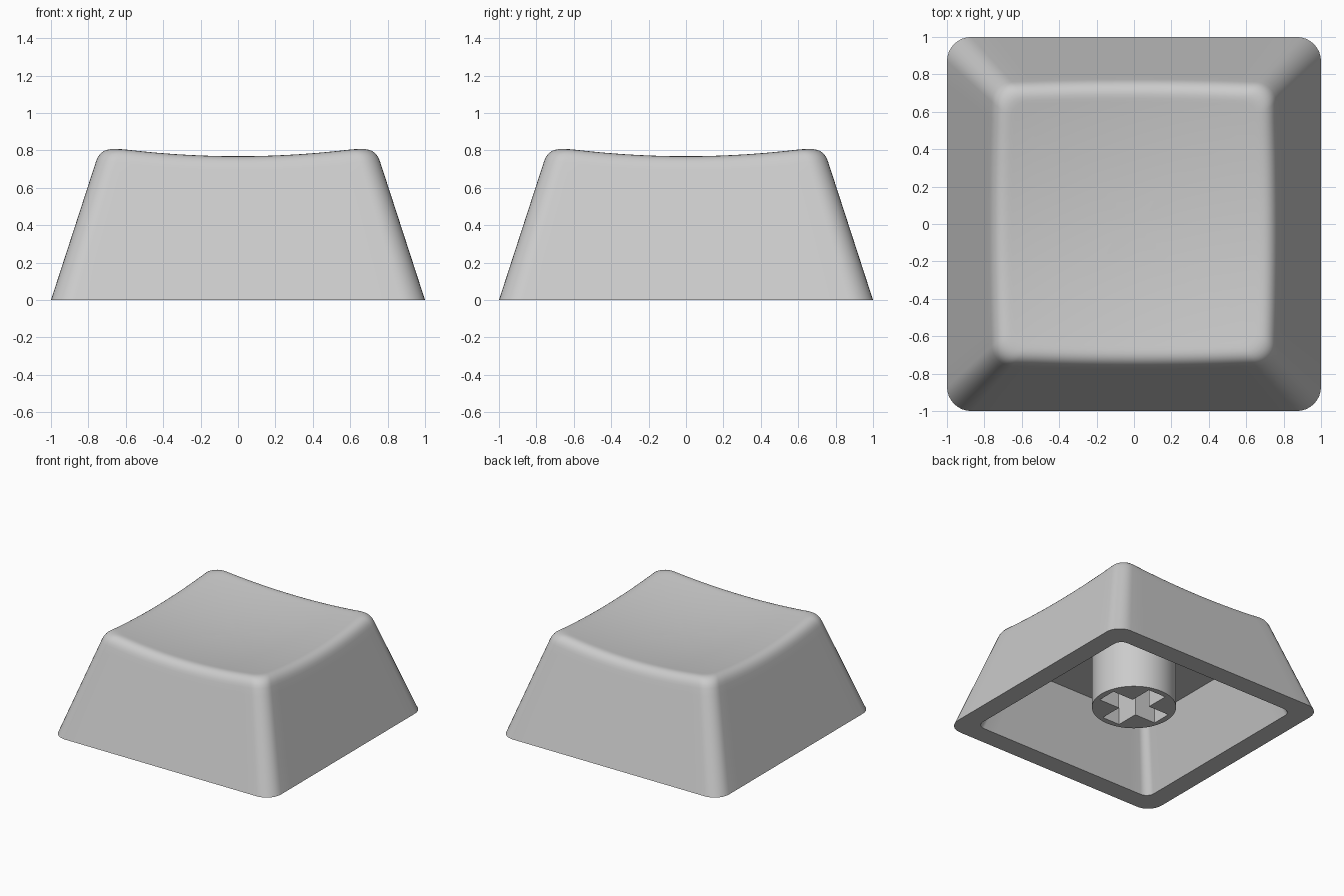
import bpy, bmesh, math

if "Cube" in bpy.data.objects:
    bpy.data.objects.remove(bpy.data.objects["Cube"])

SLOPE = 0.325          # inward lean of the walls per unit of height
CEILING = 0.53
STEM_BOTTOM = 0.10

grey = bpy.data.materials.new("light grey plastic")
grey.diffuse_color = (0.6, 0.6, 0.6, 1)
grey.use_nodes = True
grey.node_tree.nodes["Principled BSDF"].inputs["Base Color"].default_value = grey.diffuse_color


def finish(ob):
    """Colour the part and smooth it while keeping hard edges."""
    if not ob.data.materials:
        ob.data.materials.append(grey)
    bpy.ops.object.select_all(action='DESELECT')
    ob.select_set(True)
    bpy.context.view_layer.objects.active = ob
    bpy.ops.object.shade_smooth_by_angle(angle=math.radians(35))


# Rounded square outline: corner position plus unit arc direction per point
outline = []
ARC, SIDE = 8, 14
for q in range(4):
    a0 = q * math.pi / 2
    corner = lambda k: (math.sqrt(2) * math.cos(k * math.pi / 2 + math.pi / 4),
                        math.sqrt(2) * math.sin(k * math.pi / 2 + math.pi / 4))
    c, n = corner(q), corner(q + 1)
    for i in range(ARC + 1):
        a = a0 + i / ARC * math.pi / 2
        outline.append((c[0], c[1], math.cos(a), math.sin(a)))
    a = a0 + math.pi / 2
    for i in range(1, SIDE):
        t = i / SIDE
        outline.append((c[0] + (n[0] - c[0]) * t, c[1] + (n[1] - c[1]) * t,
                        math.cos(a), math.sin(a)))


def point(o, half, r, z=0.0):
    return (o[0] * (half - r) + o[2] * r, o[1] * (half - r) + o[3] * r, z)


def dish(x, y):
    return 0.72 + 0.105 * (x * x + y * y)


def wall(o, z):
    return point(o, 1 - SLOPE * z, 0.13 - 0.03 * z, z)


def top_edge(o):
    """Height where the leaning wall meets the dished top."""
    z = 0.77
    for _ in range(12):
        x, y, _z = wall(o, z)
        z = dish(x, y)
    return z


def bezier(a, b, c, t):
    return tuple((1 - t) ** 2 * p + 2 * t * (1 - t) * q + t * t * s
                 for p, q, s in zip(a, b, c))


# Cap shell, ring by ring: cavity, rim, outer wall, soft edge, dish
rings = [[point(o, 0.67, 0.06, CEILING) for o in outline],
         [point(o, 0.84, 0.07, 0.0) for o in outline]]
edge = [top_edge(o) for o in outline]
for f in (0, 0.25, 0.5, 0.75, 0.93, 1):
    rings.append([wall(o, f * (z - 0.08)) for o, z in zip(outline, edge)])
inset = []
for o, z in zip(outline, edge):
    x, y, _z = point(o, 1 - SLOPE * z - 0.075, 0.09)
    inset.append((x, y, dish(x, y)))
for k in range(1, 8):
    rings.append([bezier(wall(o, z - 0.08), wall(o, z), p, k / 7)
                  for o, z, p in zip(outline, edge, inset)])
for t in (0.97, 0.9, 0.8, 0.65, 0.5, 0.35, 0.18):
    rings.append([(x * t, y * t, dish(x * t, y * t)) for x, y, _z in inset])

bm = bmesh.new()
loops = [[bm.verts.new(p) for p in ring] for ring in rings]
count = len(outline)
for a, b in zip(loops, loops[1:]):
    for i in range(count):
        j = (i + 1) % count
        bm.faces.new((a[i], a[j], b[j], b[i]))
bm.faces.new(loops[0])
centre = bm.verts.new((0, 0, dish(0, 0)))
for i in range(count):
    bm.faces.new((loops[-1][i], loops[-1][(i + 1) % count], centre))
bmesh.ops.recalc_face_normals(bm, faces=bm.faces)
mesh = bpy.data.meshes.new("cap_shell")
bm.to_mesh(mesh)
bm.free()
shell = bpy.data.objects.new("cap_shell", mesh)
bpy.context.collection.objects.link(shell)
finish(shell)

# Round mounting stem with a cross-shaped socket
height = CEILING + 0.01 - STEM_BOTTOM
bpy.ops.mesh.primitive_cylinder_add(vertices=64, radius=0.317, depth=height,
                                    location=(0, 0, STEM_BOTTOM + height / 2))
stem = bpy.context.object
stem.name = "stem"
stem.data.materials.append(grey)
for name, size in (("socket_cutter_x", (0.54, 0.16, 1.2)),
                   ("socket_cutter_y", (0.16, 0.54, 1.2))):
    bpy.ops.mesh.primitive_cube_add(size=1, location=(0, 0, 0.3))
    cutter = bpy.context.object
    cutter.name = name
    cutter.scale = size
    cutter.hide_render = True
    bpy.context.view_layer.update()
    bpy.context.view_layer.objects.active = stem
    mod = stem.modifiers.new(name, 'BOOLEAN')
    mod.operation = 'DIFFERENCE'
    mod.solver = 'EXACT'
    mod.object = cutter
    bpy.ops.object.modifier_apply(modifier=mod.name)
    bpy.data.objects.remove(cutter)
finish(stem)
